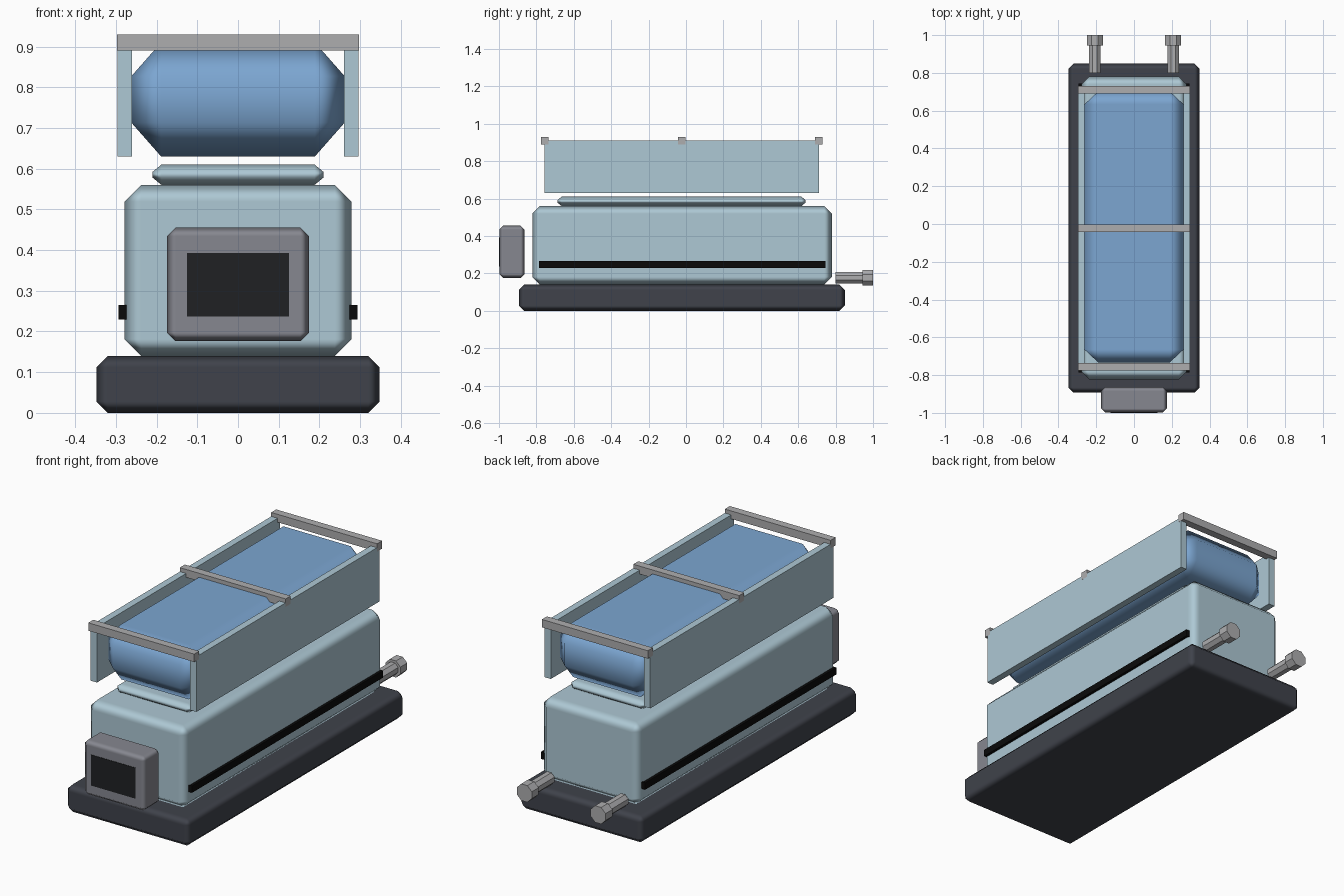
import bpy, bmesh, math
from mathutils import Matrix

if "Cube" in bpy.data.objects:
    bpy.data.objects.remove(bpy.data.objects["Cube"])


def material(name, rgb):
    m = bpy.data.materials.new(name)
    m.diffuse_color = (*rgb, 1)
    m.use_nodes = True
    m.node_tree.nodes["Principled BSDF"].inputs["Base Color"].default_value = m.diffuse_color
    return m


PALE = material("pale_blue", (0.42, 0.58, 0.66))
BLUE = material("blue", (0.20, 0.38, 0.64))
DARK = material("dark_slate", (0.05, 0.055, 0.07))
GREY = material("mid_grey", (0.24, 0.245, 0.28))
METAL = material("metal", (0.42, 0.42, 0.43))
GLASS = material("dark_glass", (0.014, 0.015, 0.017))
BLACK = material("black", (0.003, 0.003, 0.003))


def finish(name, bm, mat):
    me = bpy.data.meshes.new(name)
    bm.to_mesh(me)
    bm.free()
    me.materials.append(mat)
    ob = bpy.data.objects.new(name, me)
    bpy.context.collection.objects.link(ob)
    return ob


def box(name, x, y, z, mat, bevel=None):
    """Box from (min, max) ranges; bevel is the chamfer size along each axis."""
    size = [b - a for a, b in (x, y, z)]
    scale = bevel or (1, 1, 1)
    bm = bmesh.new()
    bmesh.ops.create_cube(bm, size=1)
    bmesh.ops.scale(bm, vec=[s / k for s, k in zip(size, scale)], verts=bm.verts)
    if bevel:
        bmesh.ops.bevel(bm, geom=bm.edges[:], offset=1, segments=1,
                        affect='EDGES', clamp_overlap=True)
        bmesh.ops.scale(bm, vec=scale, verts=bm.verts)
        for f in bm.faces:
            f.smooth = True
    bmesh.ops.translate(bm, vec=[(a + b) / 2 for a, b in (x, y, z)], verts=bm.verts)
    ob = finish(name, bm, mat)
    if bevel:
        # keeps the large faces flat and the chamfers softly shaded
        ob.modifiers.new("weighted_normals", 'WEIGHTED_NORMAL').weight = 100
    return ob


def rod(name, x, y, z, radius, mat):
    """Eight-sided rod along y with flats at top and sides."""
    bm = bmesh.new()
    bmesh.ops.create_cone(bm, cap_ends=True, segments=8, radius1=radius,
                          radius2=radius, depth=y[1] - y[0])
    bmesh.ops.transform(bm, verts=bm.verts, matrix=(
        Matrix.Translation((x, sum(y) / 2, z)) @ Matrix.Rotation(math.pi / 2, 4, 'X')
        @ Matrix.Rotation(math.pi / 8, 4, 'Z')))
    return finish(name, bm, mat)


def even(b):
    return (b, b, b)


# base, main body and low lid
box("base", (-0.348, 0.348), (-0.893, 0.849), (0, 0.14), DARK, even(0.028))
box("body", (-0.279, 0.279), (-0.822, 0.78), (0.14, 0.56), PALE, even(0.041))
box("lid", (-0.21, 0.21), (-0.687, 0.639), (0.56, 0.61), PALE, (0.022, 0.022, 0.018))

# blue block held in the upper frame
box("blue_block", (-0.262, 0.262), (-0.733, 0.702), (0.63, 0.91), BLUE,
    (0.073, 0.068, 0.083))

# cross bars over the frame
for name, y in (("front", -0.755), ("middle", -0.022), ("rear", 0.71)):
    box(name + "_cross_bar", (-0.297, 0.297), (y - 0.02, y + 0.02), (0.89, 0.93), METAL)

# mirrored side parts
for side, s in (("left", -1), ("right", 1)):
    def span(a, b):
        return tuple(sorted((s * a, s * b)))
    box(side + "_frame_panel", span(0.261, 0.2965), (-0.757, 0.71), (0.63, 0.91), PALE)
    box(side + "_side_strip", span(0.265, 0.293), (-0.786, 0.745), (0.23, 0.265), BLACK)
    rod(side + "_pipe", s * 0.207, (0.80, 0.95), 0.177, 0.0325, METAL)
    rod(side + "_pipe_cap", s * 0.207, (0.945, 1.0), 0.177, 0.0455, METAL)

# front console and its screen
box("console", (-0.174, 0.174), (-0.998, -0.863), (0.176, 0.455), GREY, even(0.021))
box("screen", (-0.125, 0.125), (-1.0, -0.985), (0.237, 0.393), GLASS)
